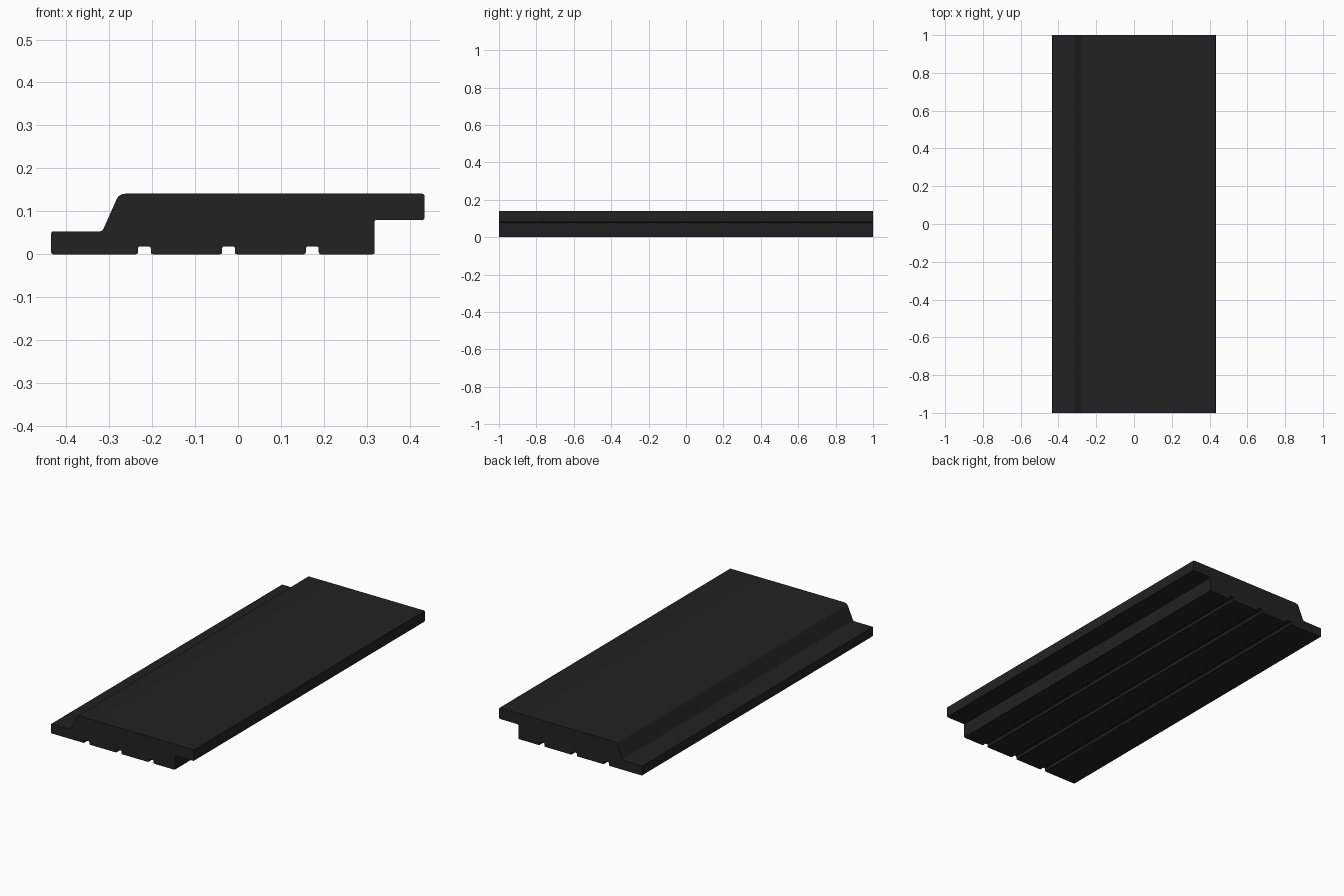
import bpy, bmesh
from mathutils import Vector

if "Cube" in bpy.data.objects:
    bpy.data.objects.remove(bpy.data.objects["Cube"])

SEG = 3

# cross-section corners (x, z, fillet radius), clockwise from lower left
corners = [(-0.435, 0, .005), (-0.435, 0.053, .005), (-0.316, 0.053, .008),
           (-0.277, 0.141, .014), (0.434, 0.141, .005), (0.434, 0.08, .005),
           (0.318, 0.08, .005), (0.318, 0, .005)]

# underside relief grooves, right to left
for gx in (0.173, -0.022, -0.218):
    corners += [(gx + 0.015, 0, .005), (gx + 0.015, 0.018, .005),
                (gx - 0.015, 0.018, .005), (gx - 0.015, 0, .005)]


def fillet(pts):
    """Round each corner with a short quadratic arc."""
    out = []
    for i, (x, z, r) in enumerate(pts):
        p = Vector((x, z))
        a = p + (Vector(pts[i - 1][:2]) - p).normalized() * r
        b = p + (Vector(pts[(i + 1) % len(pts)][:2]) - p).normalized() * r
        for k in range(SEG + 1):
            t = k / SEG
            out.append(a * (1 - t) ** 2 + p * (2 * t * (1 - t)) + b * t * t)
    return out


# board: section extruded along y
bm = bmesh.new()
face = bm.faces.new([bm.verts.new((p.x, -1, p.y)) for p in fillet(corners)])
ext = bmesh.ops.extrude_face_region(bm, geom=[face])
bmesh.ops.translate(bm, vec=(0, 2, 0),
                    verts=[v for v in ext["geom"] if isinstance(v, bmesh.types.BMVert)])
# keep the start cap closed
if not face.is_valid or len([f for f in bm.faces if len(f.verts) > 4]) < 2:
    bm.faces.new([v for v in bm.verts if v.co.y < 0])
bmesh.ops.recalc_face_normals(bm, faces=bm.faces)
mesh = bpy.data.meshes.new("cladding_board")
bm.to_mesh(mesh)
bm.free()
board = bpy.data.objects.new("cladding_board", mesh)
bpy.context.collection.objects.link(board)

mat = bpy.data.materials.new("charcoal")
mat.diffuse_color = (0.016, 0.016, 0.016, 1)
mat.use_nodes = True
mat.node_tree.nodes["Principled BSDF"].inputs["Base Color"].default_value = mat.diffuse_color
mesh.materials.append(mat)

bpy.context.view_layer.objects.active = board
board.select_set(True)
bpy.ops.object.shade_smooth_by_angle()
